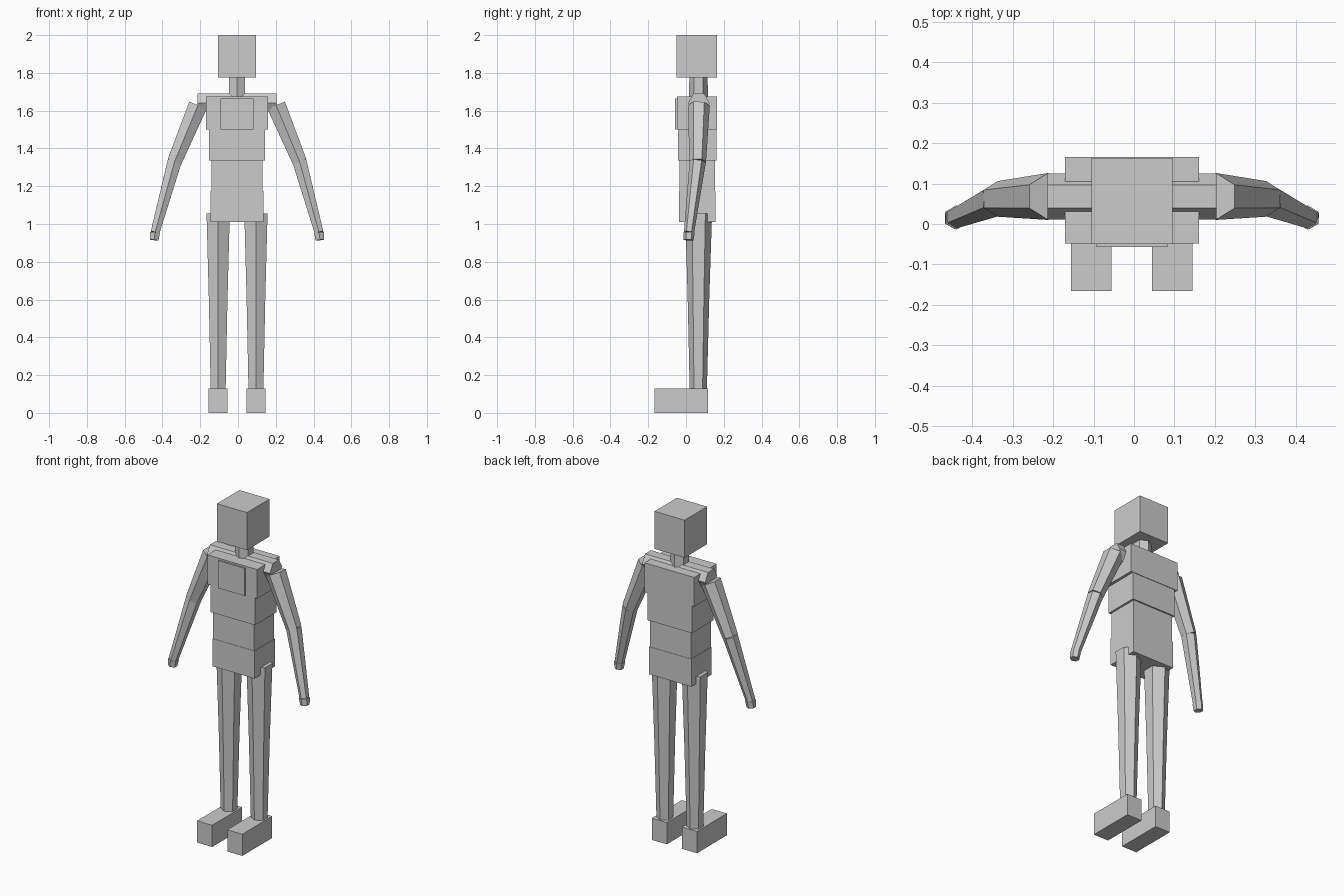
import bpy
import bmesh
from mathutils import Vector, Matrix

cube = bpy.data.objects.get("Cube")
if cube:
    bpy.data.objects.remove(cube, do_unlink=True)

grey = bpy.data.materials.new("plain grey")
grey.use_nodes = True
GREY = (0.6, 0.6, 0.6, 1)
grey.diffuse_color = GREY
grey.node_tree.nodes["Principled BSDF"].inputs["Base Color"].default_value = GREY

MID = -0.005  # x of the body's mirror plane


def finish(name, bm):
    bmesh.ops.recalc_face_normals(bm, faces=bm.faces)
    mesh = bpy.data.meshes.new(name)
    bm.to_mesh(mesh)
    bm.free()
    mesh.materials.append(grey)
    obj = bpy.data.objects.new(name, mesh)
    bpy.context.collection.objects.link(obj)
    return obj


def box(name, x, y, z):
    """Box from (min, max) pairs."""
    bm = bmesh.new()
    size = Matrix.Diagonal((x[1] - x[0], y[1] - y[0], z[1] - z[0], 1))
    centre = Vector((sum(x) / 2, sum(y) / 2, sum(z) / 2))
    bmesh.ops.create_cube(bm, size=1, matrix=Matrix.Translation(centre) @ size)
    return finish(name, bm)


def bone(name, a, b, ra, rb):
    """Six-sided tapered bar from a to b with an edge facing front."""
    a, b = Vector(a), Vector(b)
    axis = (b - a).normalized()
    fore = Vector((0, -1, 0))
    fore = (fore - axis * fore.dot(axis)).normalized()
    side = axis.cross(fore)
    turn = Matrix((side, fore, axis)).transposed().to_4x4()
    bm = bmesh.new()
    bmesh.ops.create_cone(bm, cap_ends=True, segments=6, radius1=ra, radius2=rb,
                          depth=(b - a).length,
                          matrix=Matrix.Translation((a + b) / 2) @ turn)
    # Turn the ring if needed so that a corner points along the fore direction
    reach = max((v.co - a).dot(fore) for v in bm.verts)
    if reach < max(ra, rb) * 0.95:
        bmesh.ops.rotate(bm, verts=bm.verts, cent=a,
                         matrix=Matrix.Rotation(0.5235988, 3, axis))
    return finish(name, bm)


# Head, neck and torso
box("head", (-0.105, 0.095), (-0.05, 0.163), (1.775, 2))
bone("neck", (MID, 0.066, 1.6), (MID, 0.066, 1.79), 0.052, 0.048)
box("chest", (-0.17, 0.16), (-0.048, 0.165), (1.5, 1.675))
box("chest_plate", (-0.093, 0.083), (-0.057, 0), (1.5, 1.665))
box("ribs", (-0.153, 0.143), (-0.043, 0.162), (1.335, 1.5))
box("waist", (-0.141, 0.131), (-0.034, 0.154), (1.175, 1.335))
box("pelvis", (-0.145, 0.135), (-0.036, 0.156), (1.01, 1.175))

# Limbs: joint offsets from the mirror plane
for side, s in (("right", -1), ("left", 1)):
    def at(x, y, z):
        return (MID + s * x, y, z)

    shoulder = at(0.207, 0.068, 1.628)
    elbow = at(0.331, 0.062, 1.33)
    wrist = at(0.434, 0.016, 0.955)
    hand_end = at(0.439, 0.014, 0.915)
    bone(side + "_collar", at(0, 0.068, 1.641), at(0.209, 0.068, 1.641), 0.057, 0.057)
    bone(side + "_upper_arm", shoulder, elbow, 0.058, 0.044)
    bone(side + "_forearm", elbow, wrist, 0.043, 0.027)
    bone(side + "_hand", wrist, hand_end, 0.03, 0.026)

    hip = at(0.1, 0.067, 1.055)
    knee = at(0.1, 0.066, 0.6)
    ankle = at(0.1, 0.065, 0.1)
    bone(side + "_thigh", hip, knee, 0.071, 0.057)
    bone(side + "_shin", knee, ankle, 0.057, 0.045)
    foot_x = sorted((MID + s * 0.05, MID + s * 0.15))
    box(side + "_foot", foot_x, (-0.166, 0.117), (0, 0.13))
